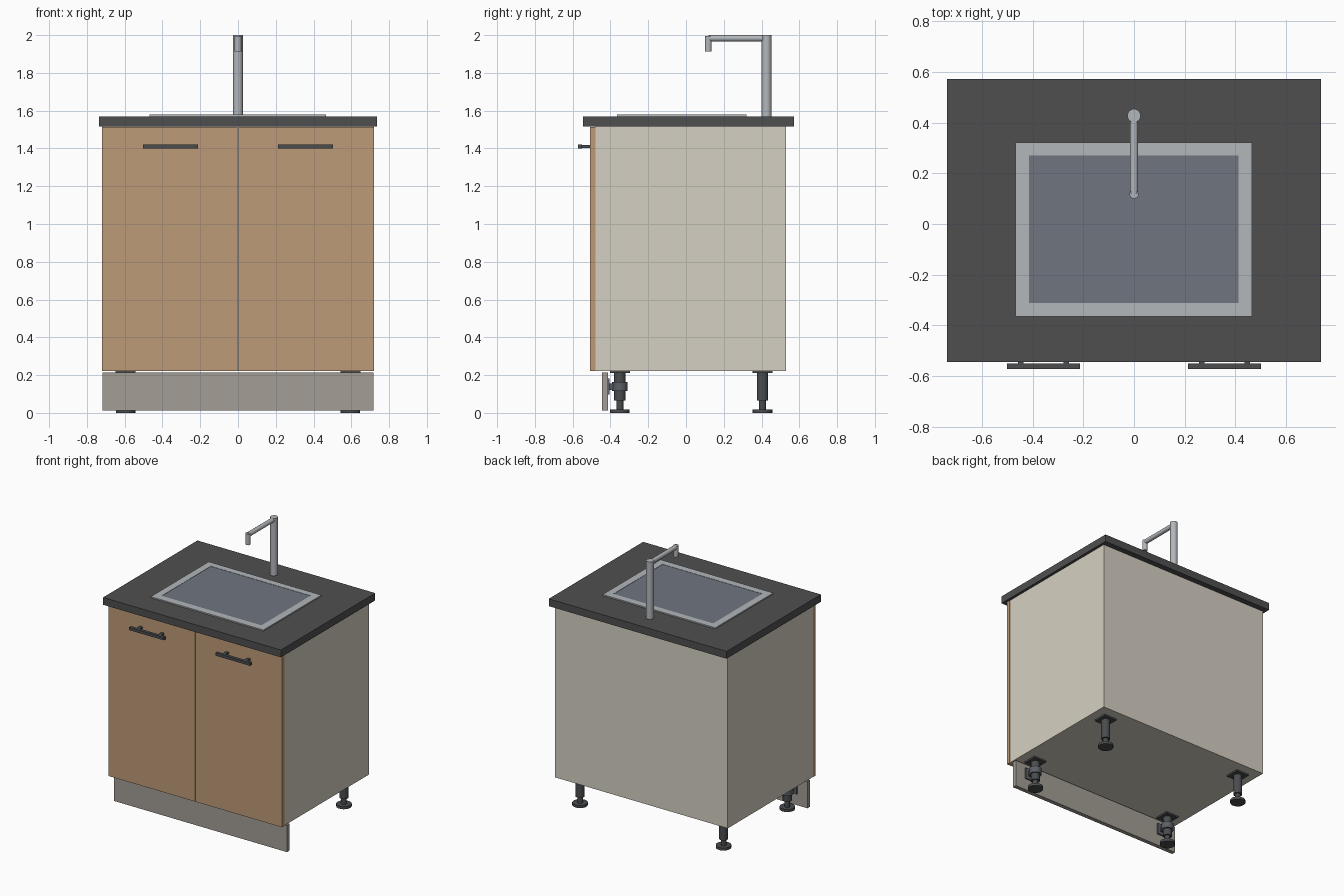
import bpy, math
from mathutils import Vector

if "Cube" in bpy.data.objects:
    bpy.data.objects.remove(bpy.data.objects["Cube"])


def material(name, r, g, b):
    """Flat colour given as sRGB 0-255, stored linear."""
    m = bpy.data.materials.new(name)
    lin = [((c / 255 + 0.055) / 1.055) ** 2.4 for c in (r, g, b)]
    m.diffuse_color = (*lin, 1)
    m.use_nodes = True
    m.node_tree.nodes["Principled BSDF"].inputs["Base Color"].default_value = m.diffuse_color
    return m


CARCASS = material("cabinet_cream", 213, 208, 194)
WOOD = material("door_wood", 189, 155, 119)
PLINTH = material("plinth_grey", 163, 157, 149)
STONE = material("worktop_dark", 79, 79, 79)
BLACK = material("black_fittings", 74, 76, 78)
CLIP = material("clip_grey", 92, 96, 103)
STEEL = material("steel", 179, 183, 187)
BASIN = material("basin_steel", 112, 117, 127)


def finish(name, verts, faces, mat):
    me = bpy.data.meshes.new(name)
    me.from_pydata(verts, [], faces)
    me.materials.append(mat)
    ob = bpy.data.objects.new(name, me)
    bpy.context.collection.objects.link(ob)
    return ob


def box(name, x, y, z, mat):
    """Box from (min, max) ranges."""
    verts = [(a, b, c) for a in x for b in y for c in z]
    faces = [(0, 1, 3, 2), (4, 6, 7, 5), (0, 4, 5, 1),
             (2, 3, 7, 6), (0, 2, 6, 4), (1, 5, 7, 3)]
    return finish(name, verts, faces, mat)


def rod(name, start, end, radius, mat, sides=16):
    """Cylinder between two points with smooth sides and sharp rims."""
    a, b = Vector(start), Vector(end)
    q = (b - a).to_track_quat('Z', 'Y')
    ring = [q @ Vector((radius * math.cos(t), radius * math.sin(t), 0))
            for t in (2 * math.pi * (i + 0.5) / sides for i in range(sides))]
    verts = [a + p for p in ring] + [b + p for p in ring]
    faces = [(i, (i + 1) % sides, sides + (i + 1) % sides, sides + i) for i in range(sides)]
    faces += [tuple(reversed(range(sides))), tuple(range(sides, 2 * sides))]
    ob = finish(name, verts, faces, mat)
    bpy.ops.object.select_all(action='DESELECT')
    ob.select_set(True)
    bpy.context.view_layer.objects.active = ob
    bpy.ops.object.shade_smooth_by_angle(angle=math.radians(40))
    return ob


# Cabinet body, worktop and plinth
box("cabinet_body", (-0.717, 0.717), (-0.479, 0.53), (0.222, 1.515), CARCASS)
box("worktop", (-0.737, 0.737), (-0.545, 0.572), (1.515, 1.57), STONE)
box("plinth", (-0.717, 0.717), (-0.445, -0.414), (0.012, 0.213), PLINTH)

# Sink: raised steel rim around a flat basin panel
ox, oy, ix, iy = (-0.468, 0.466), (-0.364, 0.321), (-0.415, 0.412), (-0.311, 0.271)
rim_v, rim_f = [], []
for z in (1.568, 1.579):
    for xs, ys in ((ox, oy), (ix, iy)):
        rim_v += [(xs[0], ys[0], z), (xs[1], ys[0], z), (xs[1], ys[1], z), (xs[0], ys[1], z)]
for i in range(4):
    j = (i + 1) % 4
    rim_f += [(8 + i, 8 + j, 12 + j, 12 + i), (i, 4 + i, 4 + j, j),
              (i, j, 8 + j, 8 + i), (4 + i, 12 + i, 12 + j, 4 + j)]
finish("sink_rim", rim_v, rim_f, STEEL)
box("sink_basin", ix, iy, (1.568, 1.577), BASIN)

# Tap: column, spout and nozzle
rod("tap_column", (0, 0.427, 1.569), (0, 0.427, 2.0), 0.027, STEEL, 12)
rod("tap_spout", (0, 0.427, 1.983), (0, 0.118, 1.983), 0.017, STEEL, 12)
rod("tap_nozzle", (0, 0.118, 1.913), (0, 0.118, 1.995), 0.018, STEEL, 12)

for s, side in ((-1, "left"), (1, "right")):
    # Door with its bar handle
    box(side + "_door", sorted((s * 0.003, s * 0.719)), (-0.507, -0.479), (0.222, 1.514), WOOD)
    box(side + "_handle_bar", sorted((s * 0.213, s * 0.502)), (-0.573, -0.55),
        (1.399, 1.42), BLACK)
    for k, cx in enumerate((0.268, 0.447)):
        box(f"{side}_handle_post_{k + 1}", (s * cx - 0.011, s * cx + 0.011),
            (-0.552, -0.506), (1.402, 1.417), BLACK)

    # Adjustable legs: top plate, sleeve, stem and foot
    x = s * 0.595
    for y, place in ((-0.35, "front"), (0.405, "back")):
        n = f"{place}_{side}_leg"
        box(n + "_plate", (x - 0.053, x + 0.053), (y - 0.053, y + 0.053), (0.211, 0.223), BLACK)
        rod(n + "_sleeve", (x, y, 0.065), (x, y, 0.212), 0.031, BLACK)
        rod(n + "_stem", (x, y, 0.015), (x, y, 0.07), 0.019, BLACK)
        rod(n + "_foot", (x, y, 0), (x, y, 0.019), 0.053, BLACK)

    # Plinth clip: collar on the front leg, arm and back plate
    rod(side + "_clip_collar", (x, -0.35, 0.115), (x, -0.35, 0.163), 0.042, CLIP)
    box(side + "_clip_arm", (x - 0.018, x + 0.018), (-0.406, -0.37), (0.122, 0.155), CLIP)
    box(side + "_clip_plate", (x - 0.04, x + 0.04), (-0.415, -0.404), (0.098, 0.182), CLIP)
